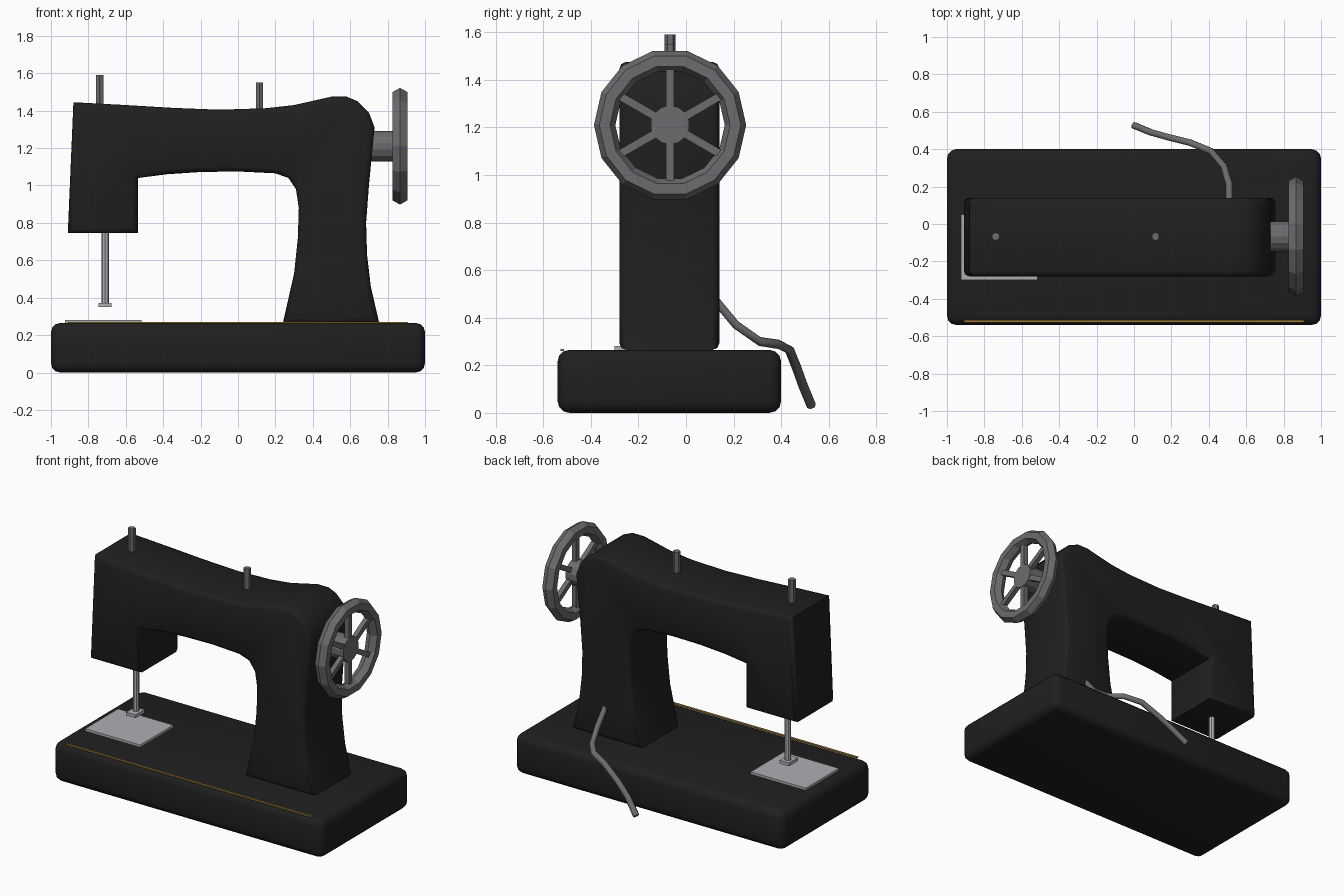
import bpy
import bmesh
from math import pi, radians
from mathutils import Matrix, Vector

cube = bpy.data.objects.get("Cube")
if cube:
    bpy.data.objects.remove(cube, do_unlink=True)


def material(name, rgb):
    mat = bpy.data.materials.new(name)
    mat.use_nodes = True
    mat.diffuse_color = (*rgb, 1)
    mat.node_tree.nodes["Principled BSDF"].inputs["Base Color"].default_value = (*rgb, 1)
    return mat


BLACK = material("black_enamel", (0.014, 0.014, 0.014))
METAL = material("dark_metal", (0.15, 0.15, 0.16))
STEEL = material("bright_steel", (0.42, 0.43, 0.45))
GOLD = material("gold_trim", (0.35, 0.20, 0.04))


def finish(name, bm, mat, smooth=None):
    bmesh.ops.recalc_face_normals(bm, faces=bm.faces)
    mesh = bpy.data.meshes.new(name)
    bm.to_mesh(mesh)
    bm.free()
    mesh.materials.append(mat)
    obj = bpy.data.objects.new(name, mesh)
    bpy.context.collection.objects.link(obj)
    if smooth:
        bpy.ops.object.select_all(action="DESELECT")
        obj.select_set(True)
        bpy.context.view_layer.objects.active = obj
        bpy.ops.object.shade_smooth_by_angle(angle=radians(smooth))
    return obj


def box(name, low, high, mat, bevel=0):
    low, high = Vector(low), Vector(high)
    bm = bmesh.new()
    bmesh.ops.create_cube(bm, size=1)
    bmesh.ops.scale(bm, vec=high - low, verts=bm.verts)
    bmesh.ops.translate(bm, vec=(low + high) / 2, verts=bm.verts)
    if bevel:
        bmesh.ops.bevel(bm, geom=bm.edges[:], offset=bevel, segments=3,
                        profile=0.5, affect="EDGES")
    return finish(name, bm, mat, 50 if bevel else None)


def rod(name, start, end, radius, mat, sides=6):
    start, end = Vector(start), Vector(end)
    axis = end - start
    turn = axis.to_track_quat("Z", "Y").to_matrix().to_4x4()
    bm = bmesh.new()
    bmesh.ops.create_cone(bm, cap_ends=True, segments=sides, radius1=radius,
                          radius2=radius, depth=axis.length,
                          matrix=Matrix.Translation((start + end) / 2) @ turn)
    return finish(name, bm, mat)


MID = -0.067      # centre line of the arm
DECK = 0.265      # top of the base

# Base with rounded edges and a gold line
box("base", (-1, -0.54, 0), (1, 0.4, DECK), BLACK, 0.05)
box("gold_line", (-0.91, -0.527, 0.261), (0.91, -0.512, 0.269), GOLD)

# Arm, head and pillar as one extruded profile
outline = [(-0.88, 1.445), (-0.91, 0.745), (-0.535, 0.745), (-0.535, 1.04),
           (-0.38, 1.06), (-0.2, 1.072), (0, 1.075), (0.2, 1.065),
           (0.27, 1.04), (0.31, 0.98), (0.325, 0.88), (0.32, 0.72),
           (0.3, 0.53), (0.24, DECK), (0.755, DECK), (0.71, 0.46),
           (0.69, 0.63), (0.685, 0.8), (0.7, 1), (0.73, 1.31), (0.7, 1.39),
           (0.64, 1.45), (0.58, 1.475), (0.5, 1.475), (0.3, 1.43),
           (0.15, 1.413), (-0.1, 1.405), (-0.35, 1.415), (-0.6, 1.43)]
bm = bmesh.new()
side = bm.faces.new([bm.verts.new((x, -0.28, z)) for x, z in outline])
moved = bmesh.ops.extrude_face_region(bm, geom=[side], use_keep_orig=True)["geom"]
bmesh.ops.translate(bm, vec=(0, 0.42, 0),
                    verts=[v for v in moved if isinstance(v, bmesh.types.BMVert)])
bmesh.ops.recalc_face_normals(bm, faces=bm.faces)
rims = [e for e in bm.edges if abs(e.verts[0].co.y - e.verts[1].co.y) < 0.01]
bmesh.ops.bevel(bm, geom=rims, offset=0.028, segments=2, profile=0.5, affect="EDGES")
finish("arm_and_pillar", bm, BLACK, 50)

# Thread pins on top of the arm
rod("needle_bar_pin", (-0.74, MID, 1.4), (-0.74, MID, 1.59), 0.023, METAL)
rod("spool_pin", (0.115, MID, 1.38), (0.115, MID, 1.55), 0.023, METAL)

# Needle bar, presser foot and needle plate
rod("needle_bar", (-0.71, MID, 0.36), (-0.71, MID, 0.77), 0.02, STEEL, 8)
box("presser_foot", (-0.745, MID - 0.055, 0.35), (-0.675, MID + 0.04, 0.372), STEEL)
box("needle_plate", (-0.925, -0.3, DECK - 0.01), (-0.515, 0.05, 0.281), STEEL)

# Handwheel rim: hexagonal section swept around the axle
HUB = Vector((0.866, MID, 1.21))
bm = bmesh.new()
rings = []
for i in range(14):
    turn = Matrix.Rotation(2 * pi * i / 14, 3, "X")
    ring = []
    for j in range(6):
        offset = Matrix.Rotation(j * pi / 3, 3, "Z") @ Vector((0, 0.045, 0))
        ring.append(bm.verts.new(HUB + turn @ (Vector((0, 0.275, 0)) + offset)))
    rings.append(ring)
for i, ring in enumerate(rings):
    after = rings[(i + 1) % len(rings)]
    for j in range(6):
        k = (j + 1) % 6
        bm.faces.new((ring[j], ring[k], after[k], after[j]))
finish("handwheel_rim", bm, METAL)

# Handwheel spokes, hub and axle
for i in range(3):
    bm = bmesh.new()
    bmesh.ops.create_cube(bm, size=1)
    bmesh.ops.scale(bm, vec=(0.032, 0.034, 0.51), verts=bm.verts)
    bmesh.ops.rotate(bm, matrix=Matrix.Rotation(i * pi / 3, 3, "X"), verts=bm.verts)
    bmesh.ops.translate(bm, vec=HUB, verts=bm.verts)
    finish(f"handwheel_spoke_{i + 1}", bm, METAL)
rod("handwheel_hub", (0.68, MID, HUB.z), (0.885, MID, HUB.z), 0.082, METAL, 14)

# Power cord behind the pillar
path = [(0.51, 0.11, 0.49), (0.51, 0.21, 0.37), (0.48, 0.31, 0.3),
        (0.41, 0.39, 0.288), (0.3, 0.435, 0.265), (0.18, 0.465, 0.19),
        (0.09, 0.49, 0.12), (0, 0.527, 0.03)]
curve = bpy.data.curves.new("power_cord", "CURVE")
curve.dimensions = "3D"
curve.bevel_depth = 0.02
curve.bevel_resolution = 1
curve.use_fill_caps = True
spline = curve.splines.new("POLY")
spline.points.add(len(path) - 1)
for point, co in zip(spline.points, path):
    point.co = (*co, 1)
curve.materials.append(METAL)
cord = bpy.data.objects.new("power_cord", curve)
bpy.context.collection.objects.link(cord)
